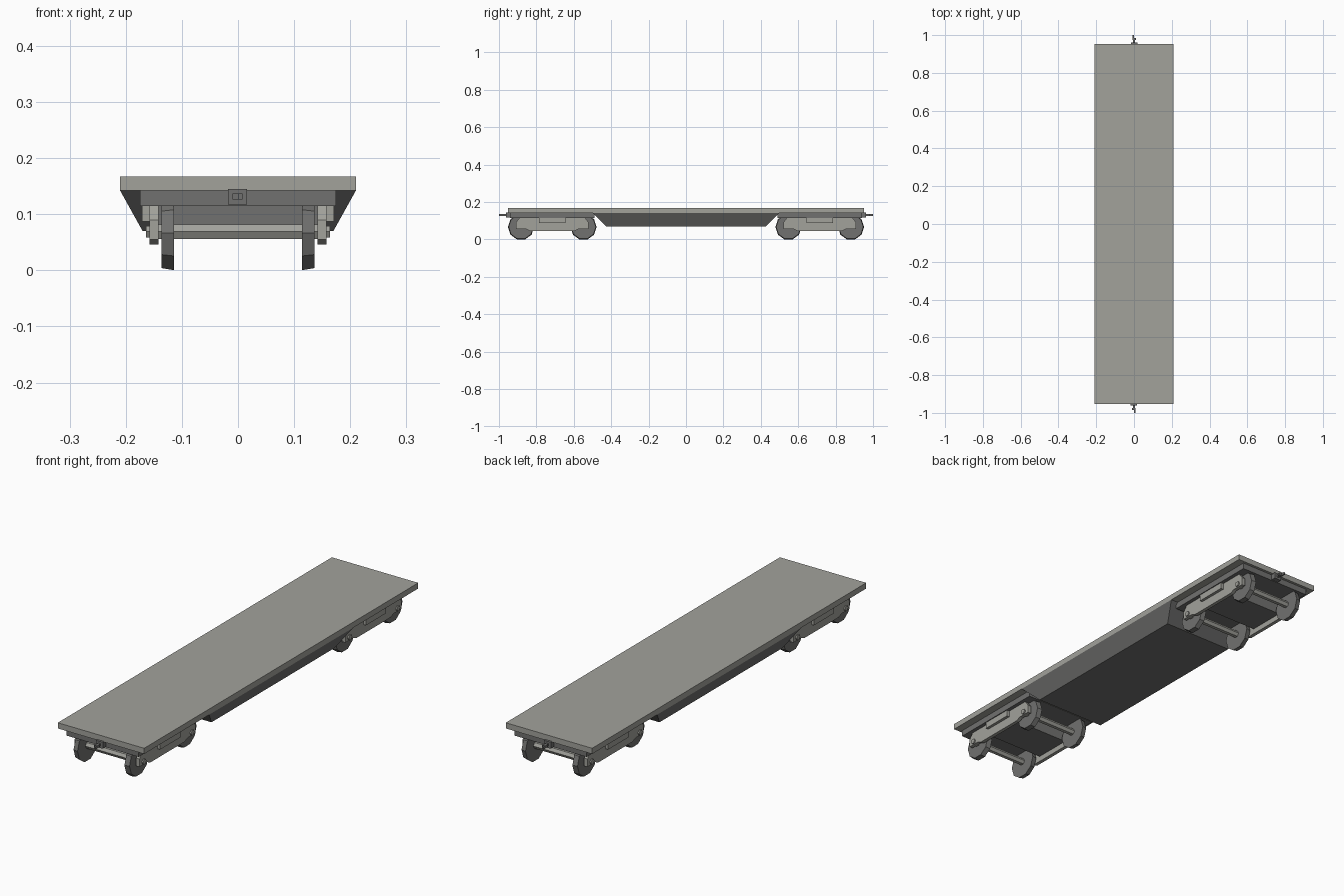
import bpy, bmesh, math
from mathutils import Matrix, Vector

if "Cube" in bpy.data.objects:
    bpy.data.objects.remove(bpy.data.objects["Cube"])


def material(name, v):
    m = bpy.data.materials.new(name)
    m.diffuse_color = v + (1,)
    m.use_nodes = True
    m.node_tree.nodes["Principled BSDF"].inputs["Base Color"].default_value = m.diffuse_color
    return m


LIGHT = material("light grey", (0.36, 0.36, 0.33))
DARK = material("dark grey", (0.165, 0.165, 0.16))


def finish(name, bm, mat):
    bmesh.ops.recalc_face_normals(bm, faces=bm.faces)
    me = bpy.data.meshes.new(name)
    bm.to_mesh(me)
    bm.free()
    me.materials.append(mat)
    ob = bpy.data.objects.new(name, me)
    bpy.context.collection.objects.link(ob)
    return ob


def box(name, lo, hi, mat):
    lo, hi = Vector(lo), Vector(hi)
    bm = bmesh.new()
    bmesh.ops.create_cube(bm, size=1)
    for v in bm.verts:
        v.co = (lo + hi) / 2 + Vector(a * b for a, b in zip(v.co, hi - lo))
    return finish(name, bm, mat)


def drum(name, x0, x1, y, z, r0, r1, n, mat):
    """Low-poly cylinder along x; a vertex points along y."""
    bm = bmesh.new()
    rings = [[bm.verts.new((x, y + r * math.cos(math.tau * i / n),
                            z + r * math.sin(math.tau * i / n))) for i in range(n)]
             for x, r in ((x0, r0), (x1, r1))]
    for i in range(n):
        j = (i + 1) % n
        bm.faces.new((rings[0][i], rings[0][j], rings[1][j], rings[1][i]))
    bm.faces.new(rings[0])
    bm.faces.new(rings[1])
    return finish(name, bm, mat)


def plate(name, pts, x0, x1, mat):
    """Side profile (y, z) extruded along x."""
    bm = bmesh.new()
    f = bm.faces.new([bm.verts.new((x0, y, z)) for y, z in pts])
    ext = bmesh.ops.extrude_face_region(bm, geom=[f])
    moved = [v for v in ext["geom"] if isinstance(v, bmesh.types.BMVert)]
    bmesh.ops.translate(bm, vec=(x1 - x0, 0, 0), verts=moved)
    return finish(name, bm, mat)


# Deck slab
box("deck", (-0.21, -0.952, 0.142), (0.21, 0.952, 0.167), LIGHT)

# Belly tapering on all four sides
belly = box("belly", (-0.21, -0.5, 0.07), (0.21, 0.5, 0.142), DARK)
for v in belly.data.vertices:
    if v.co.z < 0.1:
        v.co.x *= 0.17 / 0.21
        v.co.y *= 0.427 / 0.5

R, CZ = 0.07, 0.0667
for e in (-1, 1):
    end = "front" if e < 0 else "back"
    # Underframe above the bogie
    ya, yb = sorted((e * 0.49, e * 0.94))
    box(end + "_underframe", (-0.175, ya, 0.115), (0.175, yb, 0.142), DARK)

    # Coupler: mounting plate, shank, head and finger, turned for each end
    turn = Matrix.Rotation(0 if e < 0 else math.pi, 4, 'Z')
    for part, lo, hi in (("plate", (-0.018, -0.962, 0.117), (0.016, -0.935, 0.145)),
                         ("shank", (-0.005, -0.98, 0.126), (0.004, -0.95, 0.137)),
                         ("head", (-0.01, -0.985, 0.126), (0.008, -0.973, 0.137)),
                         ("finger", (0.001, -1.0, 0.126), (0.008, -0.985, 0.137))):
        ob = box(f"{end}_coupler_{part}", lo, hi, DARK)
        ob.data.transform(turn)

    # Bogie bolster
    yc = e * 0.715
    box(end + "_bolster", (-0.142, yc - 0.085, 0.07), (0.142, yc + 0.085, 0.118), DARK)

    # Axles and wheels
    for k in (-1, 1):
        y = yc + k * 0.167
        drum(end + "_axle", -0.145, 0.145, y, CZ + 0.002, 0.015, 0.015, 6, LIGHT)
        for s in (-1, 1):
            drum(end + "_wheel", s * 0.114, s * 0.136, y, CZ, R, R - 0.004, 10, DARK)
            drum(end + "_bearing_cap", s * 0.155, s * 0.164, y, CZ + 0.002,
                 0.012, 0.012, 6, LIGHT)

    # Side frames with spring boxes
    half = [(0.12, 0.046), (0.14, 0.055), (0.195, 0.055), (0.195, 0.09), (0.175, 0.116)]
    prof = [(yc + a, z) for a, z in half] + [(yc - a, z) for a, z in reversed(half)]
    for s in (-1, 1):
        plate(end + "_side_frame", prof, s * 0.142, s * 0.158, LIGHT)
        xa, xb = sorted((s * 0.15, s * 0.171))
        box(end + "_spring_box", (xa, yc - 0.07, 0.087), (xb, yc + 0.07, 0.116), LIGHT)
